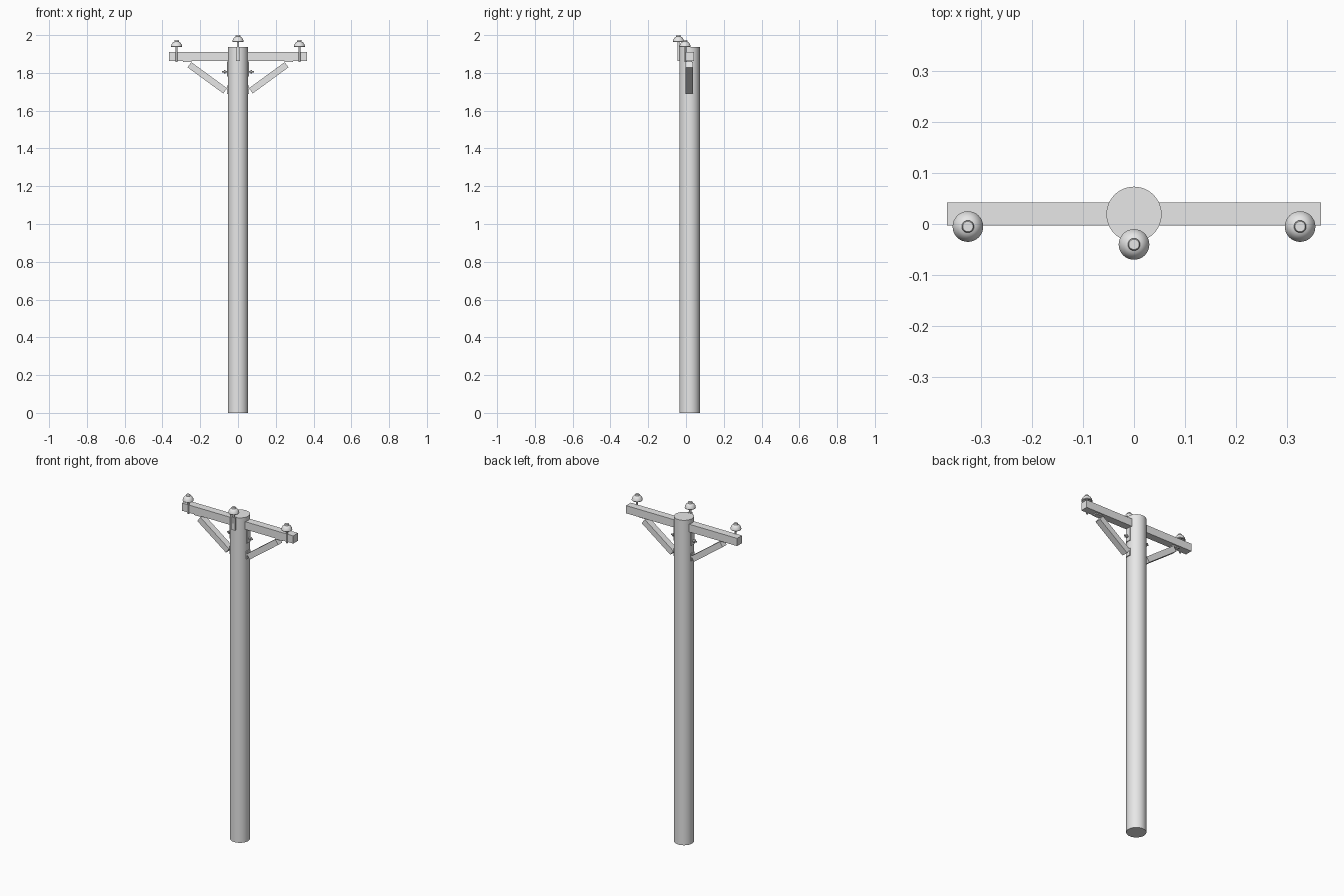
import bpy
import bmesh
import math
from mathutils import Matrix, Vector

cube = bpy.data.objects.get("Cube")
if cube:
    bpy.data.objects.remove(cube, do_unlink=True)

grey = bpy.data.materials.new("light grey")
grey.use_nodes = True
grey.diffuse_color = (0.8, 0.8, 0.8, 1)
grey.node_tree.nodes["Principled BSDF"].inputs["Base Color"].default_value = (0.8, 0.8, 0.8, 1)

POLE_Y = 0.019
POLE_R = 0.054


def finish(name, bm, smooth=False):
    bmesh.ops.recalc_face_normals(bm, faces=bm.faces)
    mesh = bpy.data.meshes.new(name)
    bm.to_mesh(mesh)
    bm.free()
    mesh.materials.append(grey)
    obj = bpy.data.objects.new(name, mesh)
    bpy.context.collection.objects.link(obj)
    if smooth:
        bpy.ops.object.select_all(action="DESELECT")
        obj.select_set(True)
        bpy.context.view_layer.objects.active = obj
        bpy.ops.object.shade_smooth_by_angle(angle=math.radians(40))
    return obj


def box(name, center, size, tilt=0):
    bm = bmesh.new()
    matrix = (Matrix.Translation(center) @ Matrix.Rotation(tilt, 4, "Y")
              @ Matrix.Diagonal((*size, 1)))
    bmesh.ops.create_cube(bm, size=1, matrix=matrix)
    return finish(name, bm)


def rod(name, start, end, radius, sides=16):
    start, end = Vector(start), Vector(end)
    axis = end - start
    matrix = Matrix.Translation((start + end) / 2) @ axis.to_track_quat("Z", "Y").to_matrix().to_4x4()
    bm = bmesh.new()
    bmesh.ops.create_cone(bm, cap_ends=True, segments=sides, radius1=radius,
                          radius2=radius, depth=axis.length, matrix=matrix)
    return finish(name, bm, True)


def lathe(name, profile, location, sides=32):
    bm = bmesh.new()
    verts = [bm.verts.new((r, 0, z)) for r, z in profile]
    edges = [bm.edges.new(pair) for pair in zip(verts, verts[1:])]
    bmesh.ops.spin(bm, geom=verts + edges, axis=(0, 0, 1), cent=(0, 0, 0),
                   angle=math.tau, steps=sides)
    bmesh.ops.remove_doubles(bm, verts=bm.verts, dist=0.0001)
    bmesh.ops.translate(bm, verts=bm.verts, vec=location)
    return finish(name, bm, True)


# Insulator bell: flat knob, neck, domed skirt and hollow underside
BELL = [(0, 0), (0.010, 0), (0.012, -0.003), (0.012, -0.008), (0.017, -0.010),
        (0.023, -0.016), (0.028, -0.025), (0.030, -0.034), (0.028, -0.037),
        (0.022, -0.035), (0.012, -0.028), (0, -0.028)]

# Pole and crossarm
rod("pole", (0, POLE_Y, 0), (0, POLE_Y, 1.936), POLE_R, 48)
box("crossarm", (0, 0.0195, 1.887), (0.732, 0.045, 0.046))

# Centre insulator with its mounting bracket on the pole front
lathe("centre_insulator", BELL, (0, -0.040, 2.0))
rod("centre_pin", (0, -0.040, 1.90), (0, -0.040, 1.975), 0.006)
box("centre_bracket", (0, -0.037, 1.90), (0.021, 0.016, 0.076))

for side, s in (("left", 1), ("right", -1)):
    # Arm insulators on pins passing the crossarm
    lathe(side + "_insulator", BELL, (s * 0.325, -0.005, 1.973))
    rod(side + "_pin", (s * 0.325, -0.003, 1.857), (s * 0.325, -0.003, 1.948), 0.005)

    # Diagonal brace and its end plates
    inner = Vector((s * 0.068, 0.017, 1.705))
    outer = Vector((s * 0.257, 0.017, 1.843))
    run = outer - inner
    box(side + "_brace", (inner + outer) / 2, (run.length, 0.038, 0.034),
        -math.atan2(run.z, run.x))
    box(side + "_arm_plate", (s * 0.268, 0.017, 1.861), (0.045, 0.030, 0.008))
    box(side + "_pole_plate", (s * 0.055, 0.017, 1.710), (0.008, 0.030, 0.045))

    # Through bolt with washer and nut
    rod(side + "_bolt", (s * 0.045, POLE_Y, 1.806), (s * 0.084, POLE_Y, 1.806), 0.004, 12)
    rod(side + "_nut", (s * 0.066, POLE_Y, 1.806), (s * 0.074, POLE_Y, 1.806), 0.010, 6)
    box(side + "_bolt_plate", (s * 0.055, POLE_Y, 1.82), (0.006, 0.030, 0.08))
